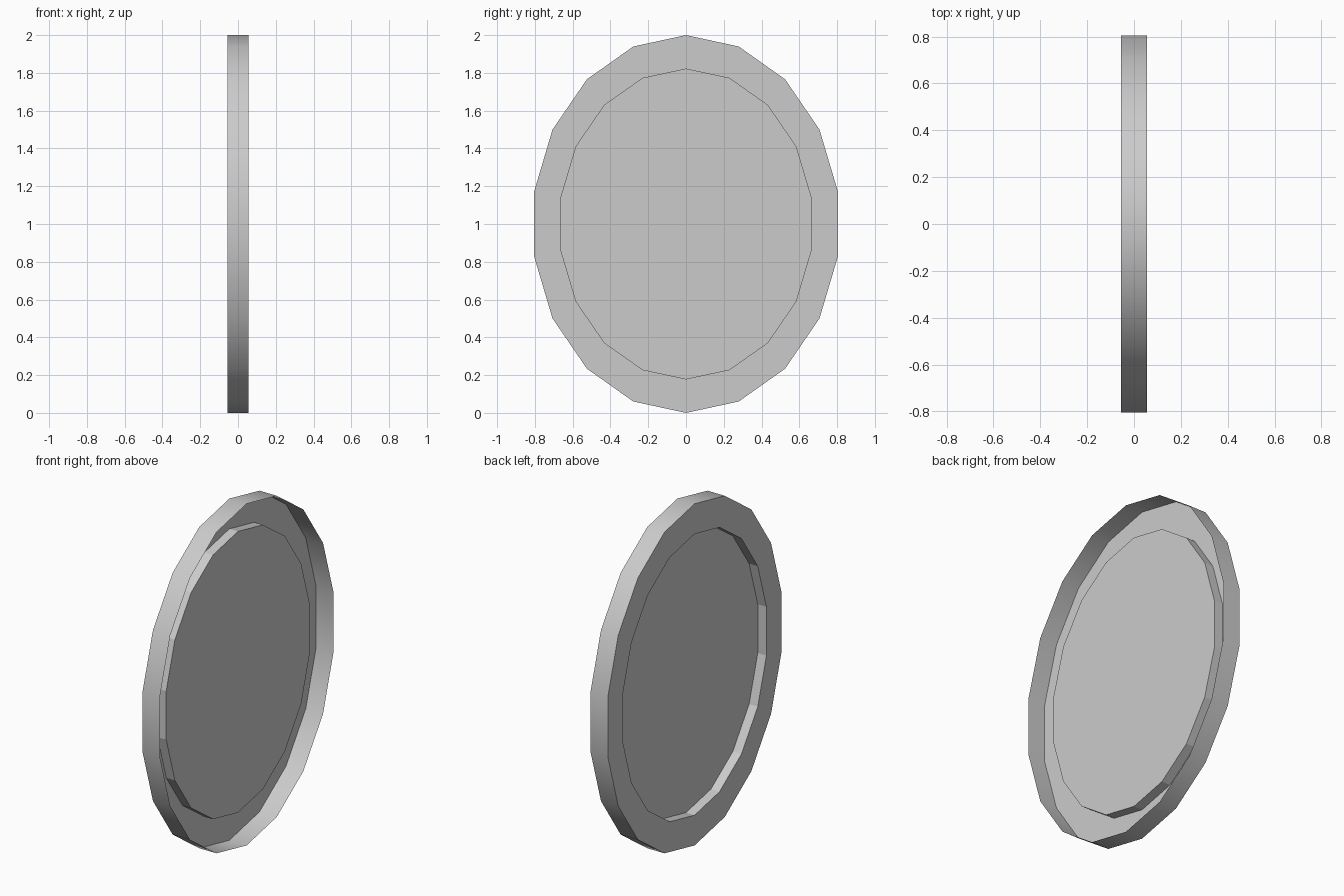
import bpy, bmesh
from math import sin, cos, pi

if "Cube" in bpy.data.objects:
    bpy.data.objects.remove(bpy.data.objects["Cube"])

SIDES = 18
HALF = 0.056  # half the rim thickness


def add_loop(bm, x, ry, rz):
    """One oval ring of vertices in the plane at x."""
    return [bm.verts.new((x, ry * sin(2 * pi * i / SIDES), 1 + rz * cos(2 * pi * i / SIDES)))
            for i in range(SIDES)]


def bridge(bm, a, b, smooth=False):
    for i in range(SIDES):
        j = (i + 1) % SIDES
        bm.faces.new((a[i], a[j], b[j], b[i])).smooth = smooth


bm = bmesh.new()
open_edge = add_loop(bm, HALF, 0.816, 1.0)
back_edge = add_loop(bm, -HALF, 0.816, 1.0)
recess_edge = add_loop(bm, -HALF, 0.674, 0.823)
panel_edge = add_loop(bm, 0.0, 0.674, 0.823)

# Outer rim (open on the +x side), flat border, recess wall, centre panel
bridge(bm, open_edge, back_edge, smooth=True)
bridge(bm, back_edge, recess_edge)
bridge(bm, recess_edge, panel_edge)
bm.faces.new(panel_edge)
bmesh.ops.recalc_face_normals(bm, faces=bm.faces)

# Make the border and panel face outward on the -x side
panel = next(f for f in bm.faces if len(f.verts) == SIDES)
panel.normal_update()
if panel.normal.x > 0:
    bmesh.ops.reverse_faces(bm, faces=bm.faces)

# Keep the border and recess corners crisp
for e in bm.edges:
    e.smooth = len(e.link_faces) == 2 and all(f.smooth for f in e.link_faces)

mesh = bpy.data.meshes.new("oval_dish")
bm.to_mesh(mesh)
bm.free()
obj = bpy.data.objects.new("oval_dish", mesh)
bpy.context.collection.objects.link(obj)
